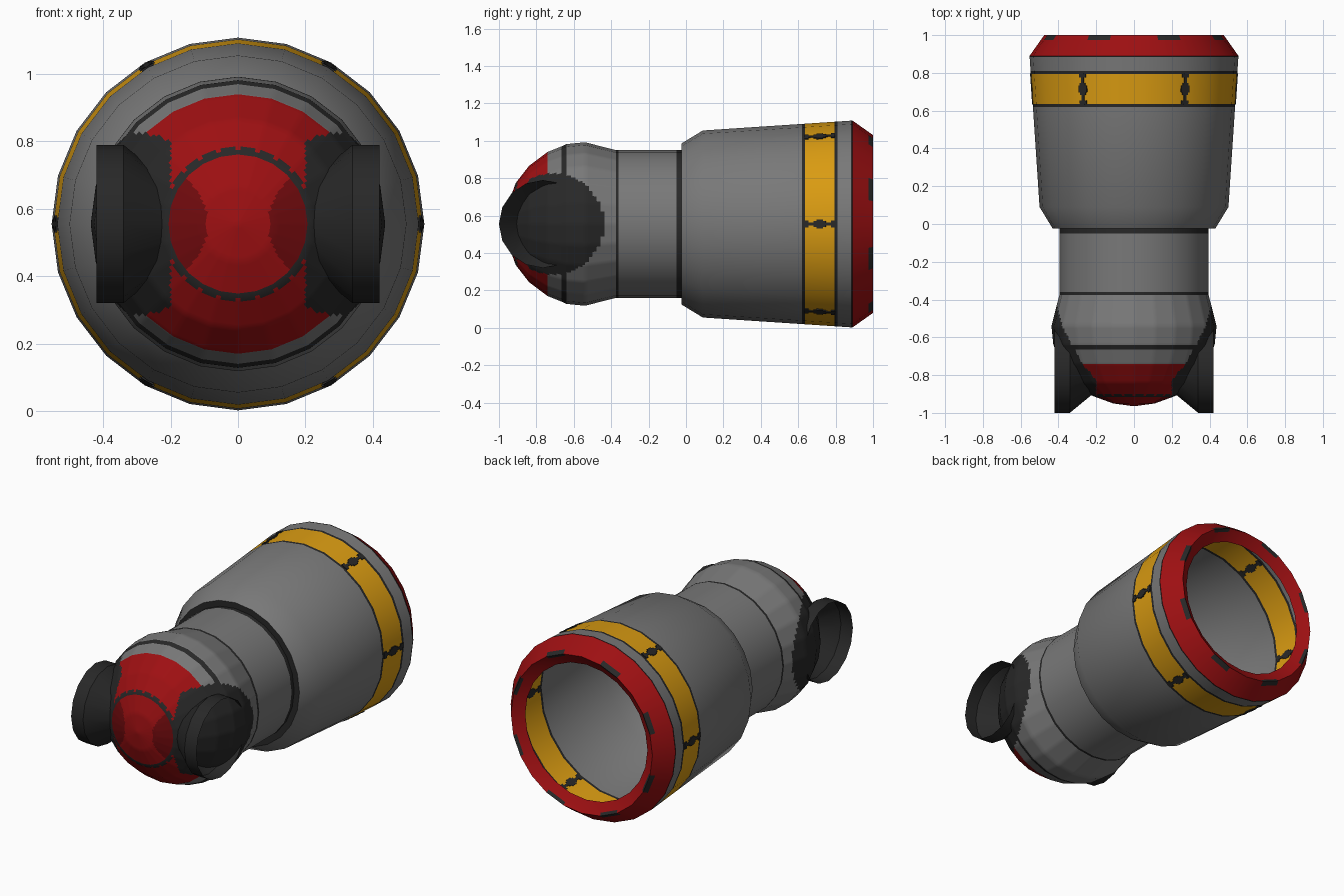
import bpy, bmesh, math
from mathutils import Matrix

if "Cube" in bpy.data.objects:
    bpy.data.objects.remove(bpy.data.objects["Cube"])

AXIS_Z = 0.555
SIDES = 24


def material(name, rgb):
    m = bpy.data.materials.new(name)
    m.use_nodes = True
    m.diffuse_color = (*rgb, 1)
    bsdf = next(n for n in m.node_tree.nodes if n.type == 'BSDF_PRINCIPLED')
    bsdf.inputs["Base Color"].default_value = (*rgb, 1)
    bsdf.inputs["Roughness"].default_value = 0.8
    return m


MATS = [material("grey", (0.19, 0.19, 0.19)),
        material("red", (0.34, 0.005, 0.006)),
        material("yellow", (0.70, 0.33, 0.006)),
        material("charcoal", (0.021, 0.021, 0.021)),
        material("dark_red", (0.16, 0.003, 0.004))]
GREY, RED, YELLOW, DARK, DEEP = range(len(MATS))


def finish(name, bm, smooth=30):
    mesh = bpy.data.meshes.new(name)
    bm.to_mesh(mesh)
    bm.free()
    for m in MATS:
        mesh.materials.append(m)
    ob = bpy.data.objects.new(name, mesh)
    bpy.context.collection.objects.link(ob)
    bpy.ops.object.select_all(action='DESELECT')
    ob.select_set(True)
    bpy.context.view_layer.objects.active = ob
    bpy.ops.object.shade_smooth_by_angle(angle=math.radians(smooth))
    return ob


def lathe(name, profile, rule, sides=SIDES, split=1):
    """Spin (y, radius) points about y; split refines flat facets for painting."""
    rows = [profile[0]]
    for (y0, r0), (y1, r1) in zip(profile, profile[1:]):
        rows += [(y0 + (y1 - y0) * t / split, r0 + (r1 - r0) * t / split)
                 for t in range(1, split + 1)]
    unit = []
    for k in range(sides):
        a, b = (math.tau * (k + d) / sides for d in (0, 1))
        for s in range(split):
            t = s / split
            unit.append((math.sin(a) * (1 - t) + math.sin(b) * t,
                         math.cos(a) * (1 - t) + math.cos(b) * t))
    bm = bmesh.new()
    rings = [[bm.verts.new((r * u, y, r * w)) for u, w in unit] for y, r in rows]
    n = len(unit)
    for lo, hi in zip(rings, rings[1:]):
        for j in range(n):
            k = (j + 1) % n
            f = bm.faces.new((lo[j], lo[k], hi[k], hi[j]))
            f.material_index = rule(f.calc_center_median(), j)
    bmesh.ops.remove_doubles(bm, verts=bm.verts, dist=1e-5)
    ob = finish(name, bm)
    ob.location.z = AXIS_Z
    return ob


# Rounded head: red nose, dark pads under the side cups, thin seams
def head_paint(p, _):
    x, r = abs(p.x), math.hypot(p.x, p.z)
    if x > 0.2 and math.hypot(p.y + 0.71, p.z) < 0.27:
        return DARK
    if p.y < -0.74:
        if 0.207 < r < 0.225:
            return DARK
        return DEEP if r < 0.21 and math.hypot(x - 0.26, p.z) < 0.17 else RED
    return DARK if -0.665 < p.y < -0.64 else GREY


lathe("head", [(-0.965, 0), (-0.95, 0.11), (-0.91, 0.22), (-0.84, 0.31), (-0.74, 0.385),
               (-0.665, 0.415), (-0.64, 0.427), (-0.54, 0.437), (-0.375, 0.395)],
      head_paint, split=8)


# Neck with dark seams at both ends
lathe("neck", [(-0.375, 0.395), (-0.36, 0.395), (-0.05, 0.395), (-0.025, 0.395),
               (-0.025, 0.43)],
      lambda p, _: GREY if -0.36 < p.y < -0.05 else DARK)


# Flared open barrel with a yellow band
def wall(y):
    return 0.50 + (y - 0.09) * 0.053 / 0.80


def barrel_paint(p, _):
    if 0.635 < p.y < 0.795:
        return YELLOW
    return DARK if 0.62 < p.y < 0.81 or p.y > 0.883 else GREY


lathe("barrel", [(-0.025, 0.43)] +
      [(y, wall(y)) for y in (0.09, 0.62, 0.635, 0.795, 0.81, 0.883, 0.89)],
      barrel_paint)

# Red muzzle ring with eight dark notches
lathe("muzzle_ring", [(0.89, 0.553), (0.975, 0.493), (1.0, 0.475), (0.987, 0.46), (0.955, 0.41)],
      lambda p, j: DARK if p.y > 0.978 and j % 3 == 1 else RED)

# Dark dividers across the yellow band, showing on both sides of the wall
bm = bmesh.new()
for k in range(6):
    for width, length in ((0.016, 0.165), (0.05, 0.035), (0.034, 0.065), (0.04, 0.02)):
        ys = (0.645, 0.785) if length == 0.02 else (0.715,)
        for y in ys:
            bmesh.ops.create_cube(bm, size=1, matrix=
                                  Matrix.Rotation(math.radians(30 + 60 * k), 4, 'Y')
                                  @ Matrix.Translation((0, y, wall(y) - 0.001))
                                  @ Matrix.Rotation(math.atan(0.053 / 0.80), 4, 'X')
                                  @ Matrix.Diagonal((width, length, 0.009, 1)))
for f in bm.faces:
    f.material_index = DARK
finish("band_dividers", bm).location.z = AXIS_Z

# Open flared cups on both sides of the head
for side, label in ((1, "left"), (-1, "right")):
    cup = lathe(label + "_cup", [(0.2, 0.12), (0.34, 0.235), (0.42, 0.235)],
                lambda p, _: DARK, sides=16)
    cup.rotation_euler.z = -side * math.pi / 2
    cup.location.y = -0.765
